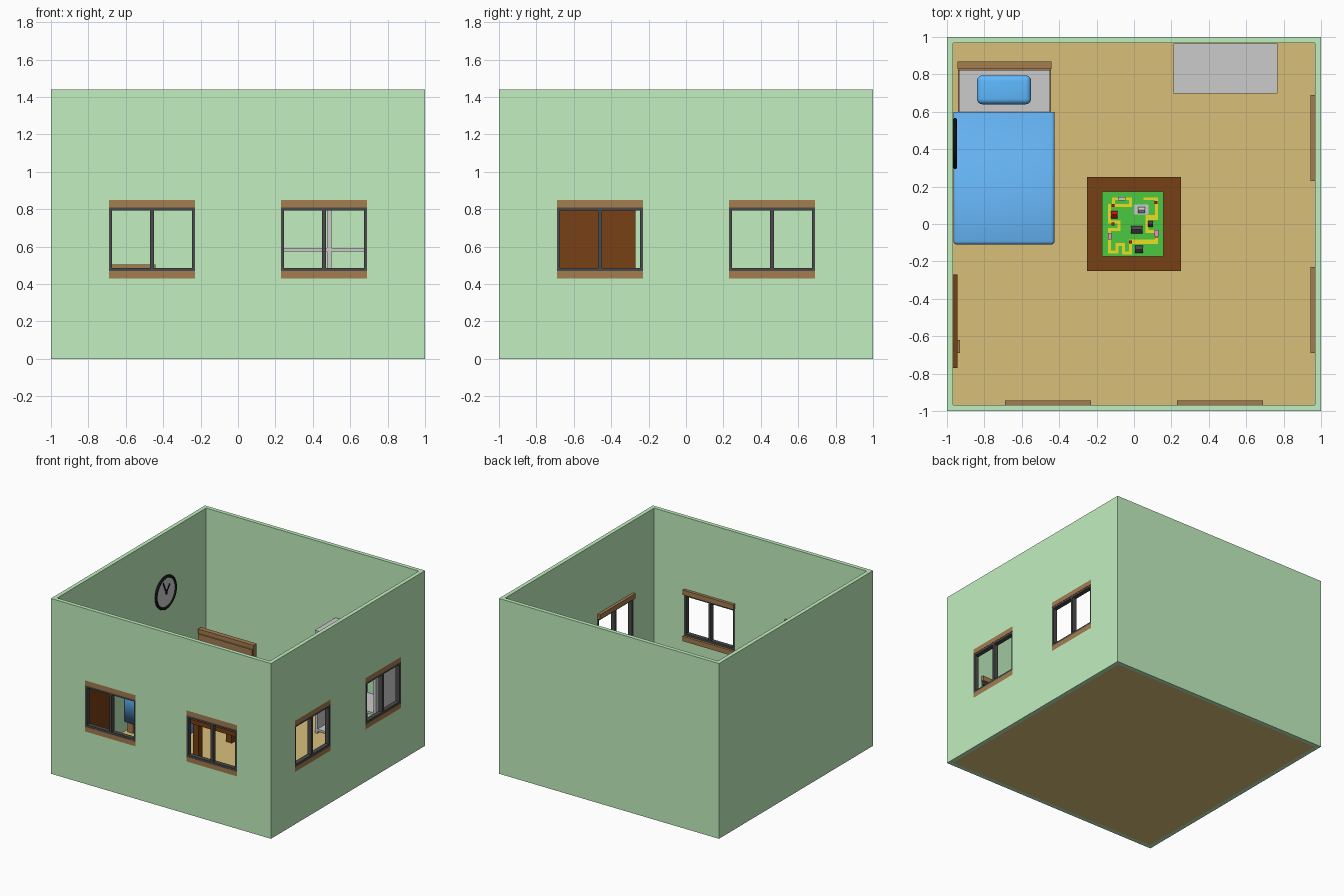
import bpy, bmesh, math
from mathutils import Vector

if "Cube" in bpy.data.objects:
    bpy.data.objects.remove(bpy.data.objects["Cube"])


def mat(name, r, g, b):
    m = bpy.data.materials.new(name)
    lin = [min(1, c * 1.08 / 255) ** 2.2 for c in (r, g, b)]
    m.diffuse_color = (*lin, 1)
    m.use_nodes = True
    m.node_tree.nodes["Principled BSDF"].inputs["Base Color"].default_value = m.diffuse_color
    return m


GREEN = mat("wall_green", 178, 221, 176)
FLOOR = mat("floor_tan", 200, 176, 112)
WOOD = mat("wood", 150, 115, 75)
BROWN = mat("dark_wood", 110, 62, 25)
DARK = mat("frame_grey", 70, 70, 70)
BLACK = mat("black", 22, 22, 22)
BLUE = mat("blanket_blue", 92, 162, 222)
PILLOW = mat("pillow_blue", 88, 170, 238)
GRASS = mat("grass", 72, 185, 62)
YELLOW = mat("track_yellow", 218, 205, 35)
RED = mat("red", 180, 25, 20)
PINK = mat("pink", 225, 130, 200)


def finish(name, bm, m):
    me = bpy.data.meshes.new(name)
    bmesh.ops.recalc_face_normals(bm, faces=bm.faces)
    bm.to_mesh(me)
    bm.free()
    ob = bpy.data.objects.new(name, me)
    bpy.context.collection.objects.link(ob)
    if m:
        me.materials.append(m)
    return ob


def box_bm(x0, x1, y0, y1, z0, z1):
    bm = bmesh.new()
    bmesh.ops.create_cube(bm, size=1)
    for v in bm.verts:
        v.co = ((x0 + x1) / 2 + v.co.x * (x1 - x0),
                (y0 + y1) / 2 + v.co.y * (y1 - y0),
                (z0 + z1) / 2 + v.co.z * (z1 - z0))
    return bm


def box(name, x0, x1, y0, y1, z0, z1, m=None):
    return finish(name, box_bm(x0, x1, y0, y1, z0, z1), m)


def smooth(ob):
    bpy.ops.object.select_all(action='DESELECT')
    ob.select_set(True)
    bpy.context.view_layer.objects.active = ob
    bpy.ops.object.shade_smooth_by_angle(angle=math.radians(40))


# Walls: hollow box with four window openings
IN = 0.967
walls = box("walls", -1, 1, -1, 1, 0, 1.44, GREEN)
cutters = [box("room_cutter", -IN, IN, -IN, IN, -0.2, 1.7)]
for s in (-1, 1):
    a, b = s * 0.46 - 0.23, s * 0.46 + 0.23
    cutters.append(box("window_cutter", a, b, -1.1, -0.9, 0.43, 0.85))
    cutters.append(box("window_cutter", 0.9, 1.1, a, b, 0.43, 0.85))
bpy.context.view_layer.objects.active = walls
for c in cutters:
    mod = walls.modifiers.new("cut", 'BOOLEAN')
    mod.operation = 'DIFFERENCE'
    mod.solver = 'EXACT'
    mod.object = c
    bpy.ops.object.modifier_apply(modifier=mod.name)
    bpy.data.objects.remove(c)
box("floor", -IN, IN, -IN, IN, 0, 0.012, FLOOR)


# Windows: lintel, sill, outer frame and mullion
def window(side, c):
    def part(name, u0, u1, d0, d1, z0, z1, m):
        if side == "front":
            box(f"{side}_{name}", u0, u1, d0, d1, z0, z1, m)
        else:
            box(f"{side}_{name}", -d1, -d0, u0, u1, z0, z1, m)
    a, b, t = c - 0.23, c + 0.23, 0.017
    part("window_lintel", a, b, -1, -0.943, 0.81, 0.85, WOOD)
    part("window_sill", a, b, -1, -0.943, 0.43, 0.47, WOOD)
    d = (-0.998, -0.962)
    part("frame_top", a, b, *d, 0.81 - t, 0.81, DARK)
    part("frame_bottom", a, b, *d, 0.47, 0.47 + t, DARK)
    part("frame_left", a, a + t, *d, 0.47 + t, 0.81 - t, DARK)
    part("frame_right", b - t, b, *d, 0.47 + t, 0.81 - t, DARK)
    part("mullion", c - 0.011, c + 0.011, *d, 0.47 + t, 0.81 - t, DARK)


for side in ("front", "right"):
    for c in (-0.46, 0.46):
        window(side, c)

# Door with handle on the left wall
box("door", -IN, -0.945, -0.77, -0.27, 0.012, 1.0, BROWN)
box("door_handle", -0.945, -0.93, -0.69, -0.62, 0.455, 0.485, WOOD)

# Wall clock
CLOCK = Vector((-0.957, 0.43, 0.955))
bpy.ops.mesh.primitive_torus_add(major_radius=0.126, minor_radius=0.011, major_segments=48,
                                 minor_segments=10, location=CLOCK, rotation=(0, math.pi / 2, 0))
ring = bpy.context.object
ring.name = "clock_ring"
ring.data.materials.append(BLACK)
smooth(ring)
bpy.ops.mesh.primitive_cylinder_add(vertices=48, radius=0.125, depth=0.012,
                                    location=CLOCK - Vector((0.004, 0, 0)), rotation=(0, math.pi / 2, 0))
bpy.context.object.name = "clock_face"
for name, y, z in (("minute_hand", -0.04, 0.09), ("hour_hand", 0.045, 0.055)):
    hand = box(name, -0.002, 0.003, -0.005, 0.005, -0.015, math.hypot(y, z), BLACK)
    hand.location = CLOCK + Vector((0.005, 0, 0))
    hand.rotation_euler.x = -math.atan2(y, z)

# Bed: frame, legs, headboard, mattress
box("bed_frame", -0.94, -0.445, -0.09, 0.83, 0.09, 0.16, WOOD)
for x in (-0.94, -0.495):
    for y in (-0.09, 0.77):
        box("bed_leg", x, x + 0.05, y, y + 0.05, 0.012, 0.09, WOOD)
box("headboard", -0.945, -0.44, 0.83, 0.87, 0.012, 0.505, WOOD)
box("headboard_rail", -0.94, -0.445, 0.82, 0.83, 0.09, 0.47, WOOD)
box("mattress", -0.935, -0.45, -0.085, 0.82, 0.16, 0.285)

# Blanket: draped shell open at the bottom and the pillow end
bm = box_bm(-0.965, -0.425, -0.11, 0.60, 0.10, 0.305)
bm.normal_update()
bmesh.ops.delete(bm, geom=[f for f in bm.faces if f.normal.z < -0.5 or f.normal.y > 0.5],
                 context='FACES')
bmesh.ops.bevel(bm, geom=[e for e in bm.edges if len(e.link_faces) == 2], offset=0.018,
                segments=4, profile=0.5, affect='EDGES')
blanket = finish("blanket", bm, BLUE)
# keep the shell facing outward before thickening it inward
if max(blanket.data.polygons, key=lambda p: p.area).normal.z < 0:
    blanket.data.flip_normals()
sol = blanket.modifiers.new("thickness", 'SOLIDIFY')
sol.thickness = 0.016
sol.offset = -1
smooth(blanket)

# Pillow
bm = box_bm(-0.84, -0.55, 0.64, 0.795, 0.28, 0.36)
bmesh.ops.bevel(bm, geom=bm.edges[:], offset=0.03, segments=5, profile=0.5, affect='EDGES')
smooth(finish("pillow", bm, PILLOW))

# Open cube shelf, two columns by three rows
Y0, Y1 = 0.697, 0.966
for x in (0.21, 0.477, 0.744):
    box("shelf_upright", x, x + 0.024, Y0, Y1, 0.012, 0.832)
for z in (0.03, 0.30, 0.575):
    for x in (0.234, 0.501):
        box("shelf_board", x, x + 0.243, Y0, Y1, z, z + 0.018)
box("shelf_top", 0.21, 0.768, Y0, Y1, 0.832, 0.855)

# Table
T = 0.36
box("table_top", -0.25, 0.25, -0.25, 0.25, T - 0.035, T, BROWN)
for x in (-0.24, 0.19):
    for y in (-0.24, 0.19):
        box("table_leg", x, x + 0.05, y, y + 0.05, 0.012, T - 0.035, BROWN)

# Toy landscape on the table
G = T + 0.01
box("toy_ground", -0.172, 0.158, -0.175, 0.175, T, G, GRASS)
# winding yellow track
track = [(-.11, .10), (-.11, .135), (-.02, .135), (-.02, .10), (-.13, .10), (-.13, .01),
         (-.08, .01), (-.08, -.03), (-.13, -.03), (-.13, -.15), (-.09, -.15), (-.09, -.11),
         (-.055, -.11), (-.055, -.155), (-.02, -.155), (-.02, -.10), (.12, -.09), (.12, -.04),
         (.07, -.04), (.07, .03), (.12, .04), (.12, .135), (.06, .135)]
W = 0.008
for (x0, y0), (x1, y1) in zip(track, track[1:]):
    box("toy_track", min(x0, x1) - W, max(x0, x1) + W, min(y0, y1) - W, max(y0, y1) + W,
        G, G + 0.005, YELLOW)


# toy houses with a pitched roof
def house(name, x, y, w, d, h, m):
    box(name, x - w, x + w, y - d, y + d, G, G + h, m)
    bm = box_bm(x - w, x + w, y - d, y + d, G + h, G + h * 1.6)
    for v in bm.verts:
        if v.co.z > G + h * 1.3:
            v.co.y = y
    bmesh.ops.remove_doubles(bm, verts=bm.verts, dist=1e-5)
    finish(name + "_roof", bm, m)


box("toy_plaza", 0.0, 0.078, 0.05, 0.105, G, G + 0.006)
house("toy_house", 0.04, 0.075, 0.018, 0.016, 0.025, None)
house("toy_barn", 0.015, -0.03, 0.03, 0.02, 0.025, DARK)
house("toy_shed", 0.027, -0.135, 0.022, 0.02, 0.025, DARK)
house("toy_hut", 0.088, 0.0, 0.014, 0.016, 0.025, DARK)
house("toy_red_house", -0.105, 0.05, 0.018, 0.02, 0.025, RED)
box("toy_grey_block", -0.085, -0.045, 0.125, 0.145, G, G + 0.02)
for x, y in ((-.112, .10), (.118, .115), (-.112, .0), (.12, -.065), (-.018, -.095)):
    box("toy_car", x - 0.008, x + 0.008, y - 0.008, y + 0.008, G + 0.005, G + 0.018, RED)
for x, y in ((-.13, -.065), (.12, -.05)):
    box("toy_wagon", x - 0.01, x + 0.01, y - 0.018, y + 0.018, G + 0.005, G + 0.02, PINK)
